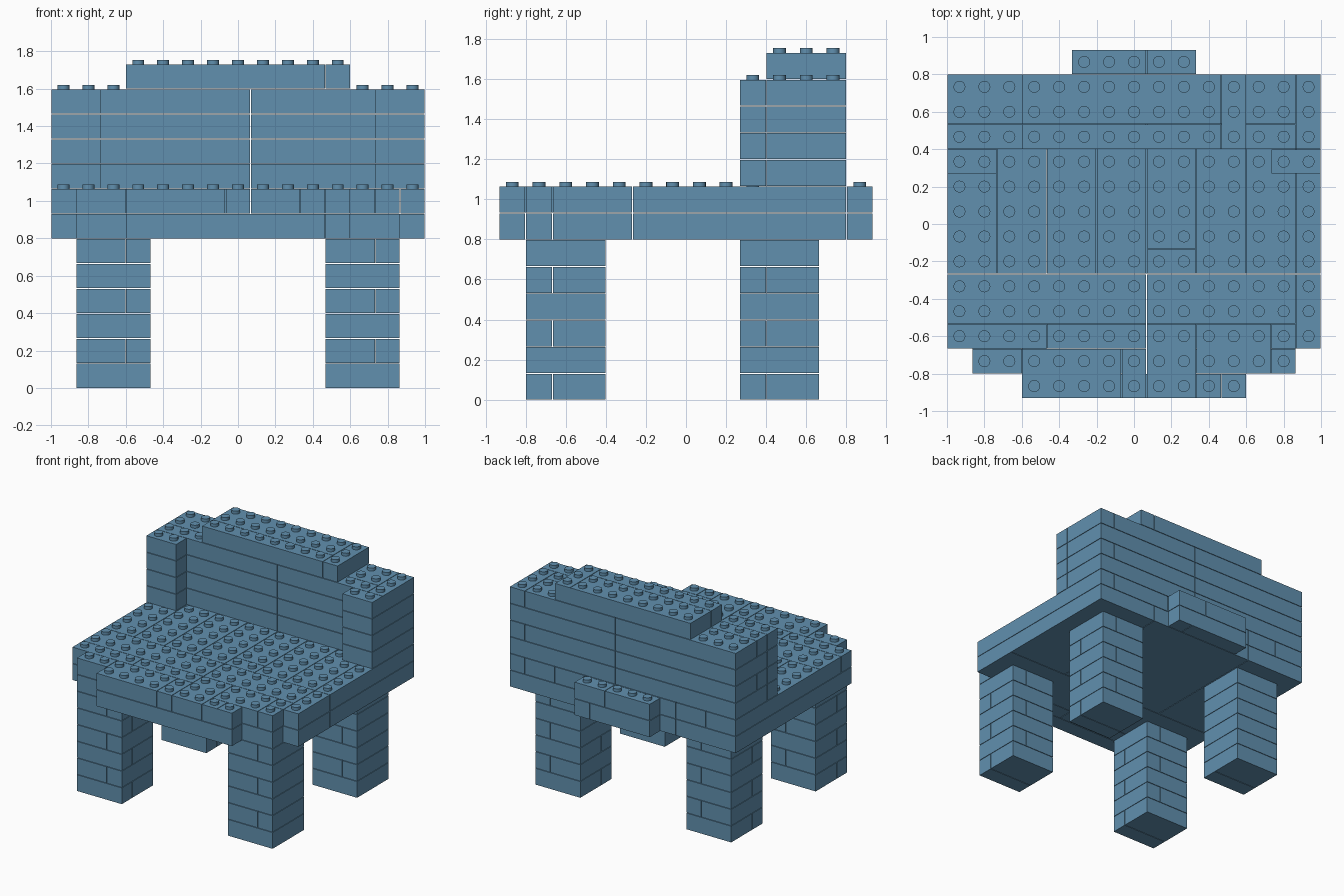
import bpy
import bmesh
import math
from mathutils import Matrix, Vector

default_cube = bpy.data.objects.get("Cube")
if default_cube:
    bpy.data.objects.remove(default_cube, do_unlink=True)

UNIT = 2 / 15            # one stud cell, also one brick height
GAP = 0.004              # seam between neighbouring bricks
STUD_RADIUS = 0.032
STUD_HEIGHT = 0.02
ORIGIN = Vector((-7.5 * UNIT, -7 * UNIT, 0))

# Single plastic colour
blue = bpy.data.materials.new("dusty_blue_plastic")
blue.use_nodes = True
COLOUR = (0.12, 0.28, 0.43, 1)
blue.diffuse_color = COLOUR
shader = blue.node_tree.nodes["Principled BSDF"]
shader.inputs["Base Color"].default_value = COLOUR
shader.inputs["Roughness"].default_value = 0.6


def footprint_cells(bricks):
    """All stud cells covered by a list of bricks (x0, y0, x1, y1)."""
    return {(x, y) for x0, y0, x1, y1 in bricks
            for x in range(x0, x1) for y in range(y0, y1)}


def add_brick(bm, brick, level):
    x0, y0, x1, y1 = brick
    size = Vector((x1 - x0, y1 - y0, 1)) * UNIT - Vector((GAP, GAP, GAP))
    centre = ORIGIN + Vector((x0 + x1, y0 + y1, 2 * level + 1)) * UNIT / 2
    centre.z -= GAP / 2
    bmesh.ops.create_cube(
        bm, size=1, matrix=Matrix.Translation(centre) @ Matrix.Diagonal(size).to_4x4())


def add_stud(bm, cell, level):
    x, y = cell
    centre = ORIGIN + Vector((x + 0.5, y + 0.5, level)) * UNIT
    # Sunk by the seam width so that it meets the brick below
    centre.z += (STUD_HEIGHT - GAP) / 2
    bmesh.ops.create_cone(
        bm, cap_ends=True, segments=16, radius1=STUD_RADIUS, radius2=STUD_RADIUS,
        depth=STUD_HEIGHT + GAP, matrix=Matrix.Translation(centre))


def build_part(name, first_level, layers, covered=None):
    """Stack brick layers; stud the exposed top when covered cells are given."""
    bm = bmesh.new()
    for offset, bricks in enumerate(layers):
        for brick in bricks:
            add_brick(bm, brick, first_level + offset)
    if covered is not None:
        for cell in sorted(footprint_cells(layers[-1]) - covered):
            add_stud(bm, cell, first_level + len(layers))
    mesh = bpy.data.meshes.new(name)
    bm.to_mesh(mesh)
    bm.free()
    mesh.materials.append(blue)
    part = bpy.data.objects.new(name, mesh)
    bpy.context.collection.objects.link(part)
    bpy.ops.object.select_all(action="DESELECT")
    part.select_set(True)
    bpy.context.view_layer.objects.active = part
    bpy.ops.object.shade_smooth_by_angle(angle=math.radians(35))
    return part


# Legs: three by three, seams alternating in direction
for x, x_seam, side in ((1, 3, "right"), (11, 13, "left")):
    for y, end in ((1, "front"), (9, "back")):
        across = [(x, y, x + 3, y + 1), (x, y + 1, x + 3, y + 3)]
        along = [(x, y, x_seam, y + 3), (x_seam, y, x + 3, y + 3)]
        build_part(f"{end}_{side}_leg", 0, [across, along] * 3)

# Seat: stepped front edge and a small ledge behind
seat_base = [
    (3, 0, 11, 1), (11, 0, 12, 1),
    (1, 1, 8, 2), (8, 1, 14, 2),
    (0, 2, 8, 5), (8, 2, 15, 5),
    (0, 5, 4, 13), (4, 5, 11, 13), (11, 5, 15, 13),
    (5, 13, 9, 14), (9, 13, 10, 14),
]
seat_planks = [(x, 5, x + 2, 13) for x in (0, 2, 4, 6, 10, 12)]
seat_top = seat_planks + [
    (8, 5, 10, 6), (8, 6, 10, 13), (14, 5, 15, 13),
    (0, 3, 8, 5), (8, 3, 14, 5), (14, 2, 15, 5),
    (0, 2, 4, 3), (4, 2, 8, 3), (1, 1, 3, 2),
    (3, 0, 7, 2), (7, 0, 8, 2), (8, 0, 10, 3),
    (10, 1, 13, 3), (13, 1, 14, 2), (13, 2, 14, 3),
    (10, 0, 11, 1), (11, 0, 12, 1),
    (5, 13, 8, 14), (8, 13, 10, 14),
]

# Backrest: four layers with a short wing at each end
wings = [(0, 9, 2, 10), (13, 9, 15, 10)]
back_plain = wings + [(0, 10, 8, 13), (8, 10, 15, 13)]
back_split = wings + [
    (0, 10, 8, 11), (0, 11, 8, 13),
    (8, 10, 14, 11), (8, 11, 14, 13), (14, 10, 15, 13),
]

# Crest: one narrower layer along the top
crest = [(3, 10, 11, 11), (3, 11, 11, 13), (11, 10, 12, 13)]

build_part("seat", 6, [seat_base, seat_top], footprint_cells(back_plain))
build_part("backrest", 8, [back_plain, back_split] * 2, footprint_cells(crest))
build_part("backrest_crest", 12, [crest], set())
